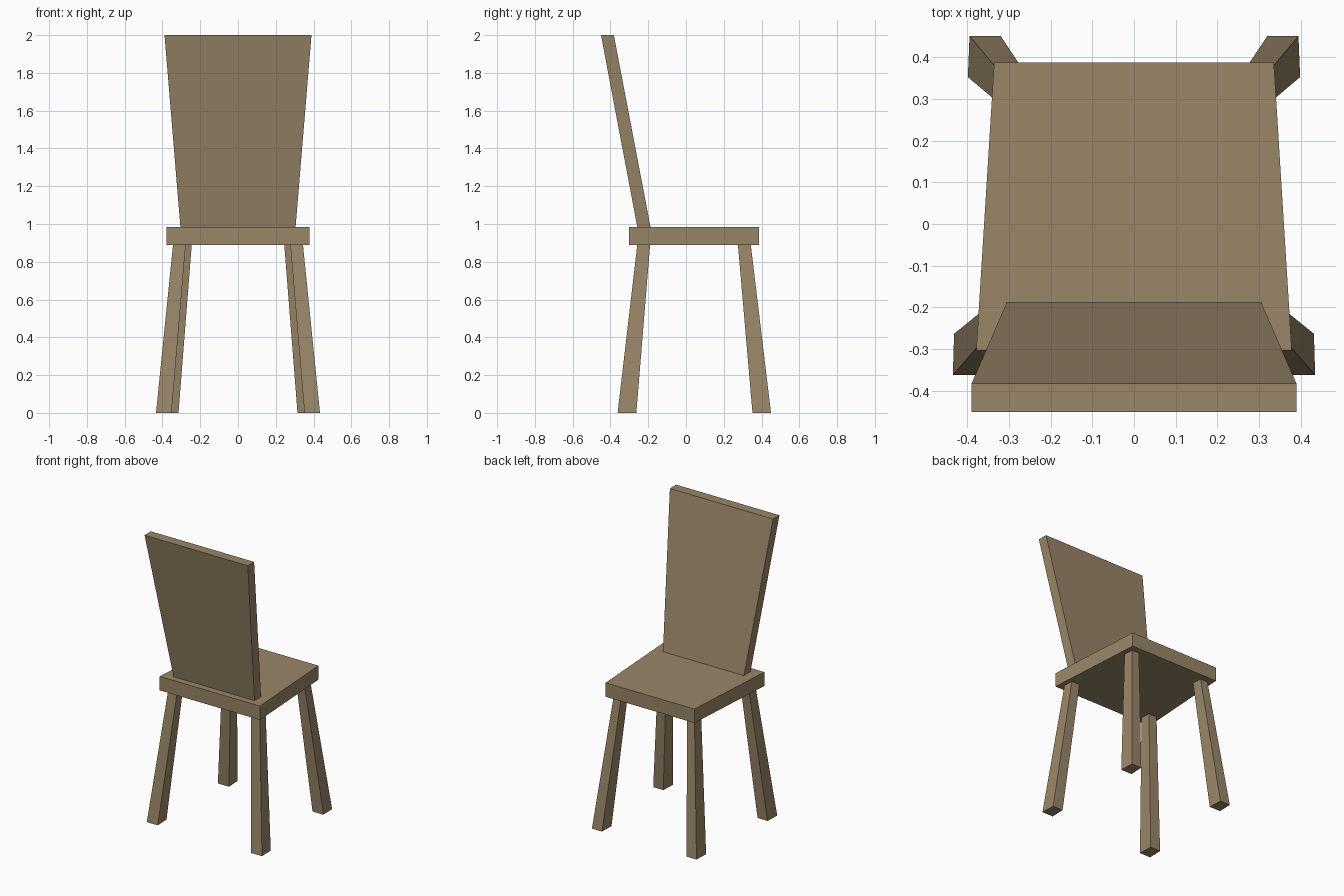
import bpy

if "Cube" in bpy.data.objects:
    bpy.data.objects.remove(bpy.data.objects["Cube"])

wood = bpy.data.materials.new("wood")
wood.diffuse_color = (0.32, 0.24, 0.14, 1)
wood.use_nodes = True
wood.node_tree.nodes["Principled BSDF"].inputs["Base Color"].default_value = wood.diffuse_color


def quad(x0, x1, y0, y1, z, flare=0.0):
    """Four corners at height z; flare narrows x slightly towards +y."""
    return [(x0, y0, z), (x1, y0, z),
            (x1 - flare, y1, z), (x0 + flare, y1, z)]


def slab(name, bottom, top):
    """Six-sided solid between a bottom and a top quad."""
    faces = [(3, 2, 1, 0), (4, 5, 6, 7)]
    faces += [(i, (i + 1) % 4, (i + 1) % 4 + 4, i + 4) for i in range(4)]
    mesh = bpy.data.meshes.new(name)
    mesh.from_pydata(bottom + top, [], faces)
    mesh.materials.append(wood)
    obj = bpy.data.objects.new(name, mesh)
    bpy.context.collection.objects.link(obj)
    return obj


def leg_pair(name, bottom, top):
    """Right leg plus its mirror image."""
    leg = slab(name, bottom, top)
    leg.modifiers.new("mirror", 'MIRROR').use_axis[0] = True


# Seat board, wider along the -y edge
slab("seat",
     quad(-0.378, 0.378, -0.303, 0.387, 0.89, 0.043),
     quad(-0.378, 0.378, -0.303, 0.387, 0.985, 0.043))

# Leaning backrest, wider at the top
slab("backrest",
     quad(-0.305, 0.305, -0.258, -0.188, 0.985),
     quad(-0.389, 0.389, -0.45, -0.382, 2.0))

# Splayed, tapered legs
leg_pair("front_legs",
         quad(0.352, 0.434, -0.362, -0.263, 0, 0.003),
         quad(0.277, 0.344, -0.258, -0.19, 0.89, 0.003))
leg_pair("rear_legs",
         quad(0.315, 0.398, 0.352, 0.45, 0, 0.004),
         quad(0.245, 0.307, 0.275, 0.343, 0.89, 0.003))
